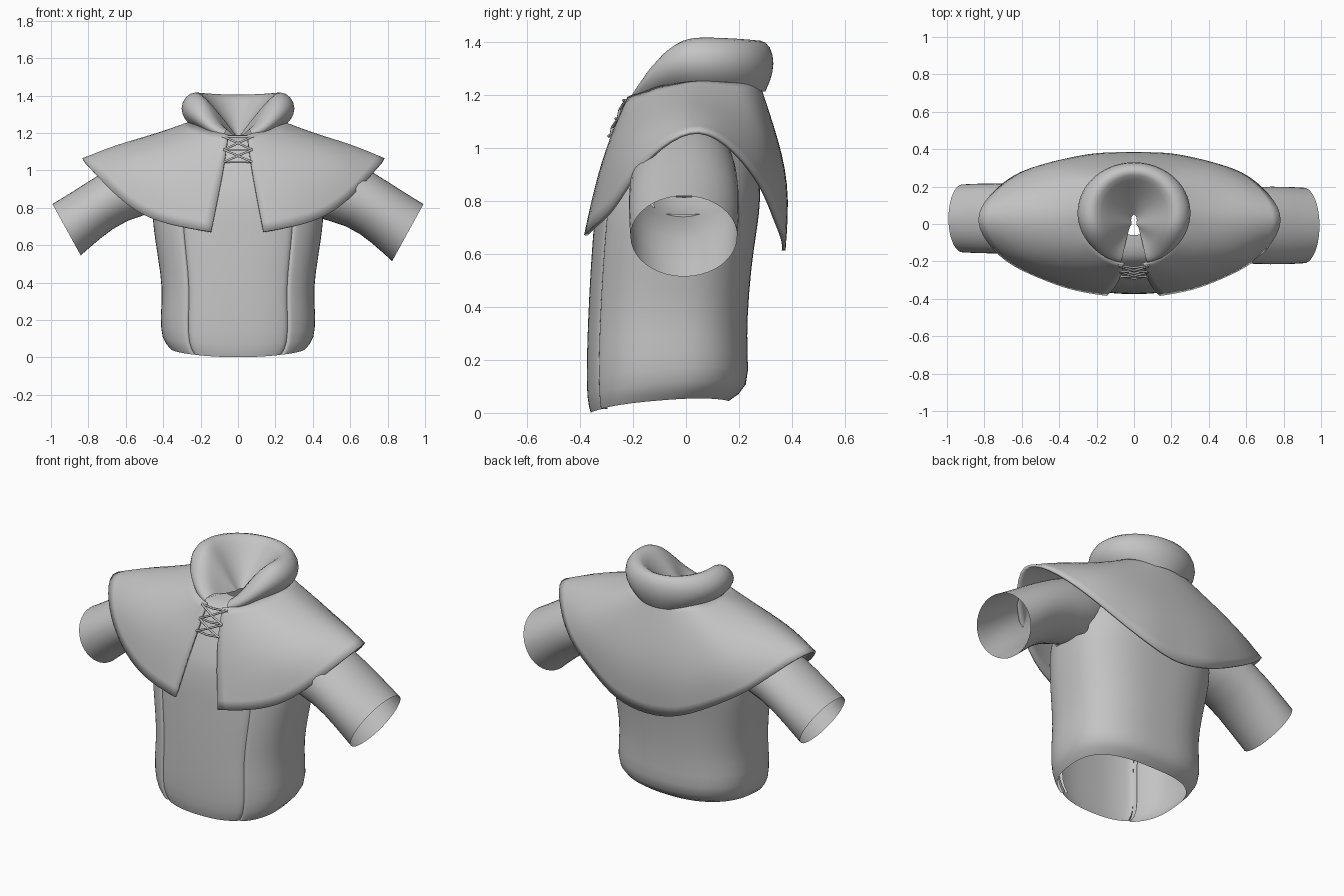
import bpy, bmesh, math
from mathutils import Vector

if "Cube" in bpy.data.objects:
    bpy.data.objects.remove(bpy.data.objects["Cube"])

cloth = bpy.data.materials.new("grey cloth")
cloth.diffuse_color = (0.55, 0.55, 0.55, 1)
cloth.use_nodes = True
cloth.node_tree.nodes["Principled BSDF"].inputs["Base Color"].default_value = cloth.diffuse_color


def grid(name, rows, closed=False, subsurf=0, thick=0.0, drop=None):
    """Skin a sheet or tube over rows of points."""
    bm = bmesh.new()
    vs = [[bm.verts.new(p) for p in r] for r in rows]
    n = len(rows[0])
    for a, b in zip(vs, vs[1:]):
        for i in range(n if closed else n - 1):
            j = (i + 1) % n
            bm.faces.new((a[i], a[j], b[j], b[i]))
    if drop:
        gone = [f for f in bm.faces if drop(f.calc_center_median())]
        bmesh.ops.delete(bm, geom=gone, context='FACES')
    bmesh.ops.recalc_face_normals(bm, faces=bm.faces)
    me = bpy.data.meshes.new(name)
    bm.to_mesh(me)
    bm.free()
    me.materials.append(cloth)
    ob = bpy.data.objects.new(name, me)
    bpy.context.collection.objects.link(ob)
    me.shade_smooth()
    if subsurf:
        m = ob.modifiers.new("smooth", 'SUBSURF')
        m.levels = m.render_levels = subsurf
        m.boundary_smooth = 'PRESERVE_CORNERS'
    if thick:
        m = ob.modifiers.new("thickness", 'SOLIDIFY')
        m.thickness = thick
        m.offset = 0
    return ob


# Torso sections: height, half width, front y, back y
TORSO = [(0.0, .355, -.36, .155), (.05, .405, -.375, .235), (.2, .41, -.375, .225),
         (.35, .395, -.37, .225), (.55, .425, -.36, .24), (.68, .445, -.35, .26),
         (.75, .45, -.345, .27), (.82, .445, -.335, .275),
         (.9, .43, -.32, .275), (1.02, .38, -.265, .25), (1.12, .28, -.215, .22),
         (1.18, .19, -.18, .2), (1.19, .06, -.06, .09)]


def power(v, e):
    return math.copysign(abs(v) ** e, v)


def torso_point(sec, a, grow=0.0):
    z, w, f, b = sec
    x = (w + grow) * power(math.cos(a), .78)
    y = (f + b) / 2 + ((b - f) / 2 + grow) * power(math.sin(a), .78)
    lift = .03 * (x / .4) ** 2 + .05 * (y + .37) / .6
    return Vector((x, y, z + lift * max(0, 1 - z / .4)))


# Sleeve axis stations: x, z, radius across the arm, radius along y
SLEEVE = [(.38, .96, .17, .18), (.47, .915, .19, .2), (.66, .848, .157, .21),
          (.80, .748, .163, .212), (.908, .667, .177, .205)]
AX = Vector((.876, 0, -.482))
UP = Vector((.482, 0, .876))


def in_armhole(c):
    if abs(c.x) < .3:
        return False
    d = Vector((abs(c.x) - .47, c.y, c.z - .915))
    return (d - AX * d.dot(AX)).length < .18


# Coat round the sides and back, with front edges curled inward
N = 48
EDGE = -53
coat = []
for s in TORSO:
    k = min(1, s[1] / .3)
    row = [torso_point(s, math.radians(EDGE + (180 - 2 * EDGE) * i / N), .006 * k) for i in range(N + 1)]
    lip = [torso_point(s, math.radians(EDGE - 1), -.03 * k), torso_point(s, math.radians(EDGE - 1), -.002)]
    coat.append(lip + row + [Vector((-p.x, p.y, p.z)) for p in lip[::-1]])
grid("coat_body", coat, subsurf=1, drop=in_armhole)

# Front panel set between the coat edges
front = []
for s in TORSO:
    k = min(1, s[1] / .3)
    front.append([torso_point(s, math.radians(-130 + 80 * i / 16), (-.02 if i in (0, 16) else 0) * k)
                  for i in range(17)])
grid("front_panel", front, subsurf=1)

# Sleeve tubes, open at the cuff; the left one is a little slimmer
for side, label, slim, dy in ((1, "right", 1, -.008), (-1, "left", .9, .03)):
    rows = []
    for x, z, r, ry in SLEEVE:
        row = []
        for i in range(20):
            a = 2 * math.pi * i / 20
            p = Vector((x, dy, z)) + UP * (r * slim * math.cos(a) + r * (1 - slim))
            p.y += ry * slim * math.sin(a)
            row.append((side * p.x, p.y, p.z))
        rows.append(row)
    grid("sleeve_" + label, rows, closed=True, subsurf=1)

# Shoulder cape: columns from neck to hem, front opening round to back centre
CAPE = [
    ((.05, -.215, 1.19), (.07, -.285, 1.03), (.10, -.335, .87), (.14, -.378, .67)),
    ((.12, -.19, 1.2), (.2, -.265, 1.07), (.27, -.325, .9), (.32, -.352, .70)),
    ((.18, -.13, 1.22), (.32, -.22, 1.1), (.43, -.28, .95), (.49, -.285, .75)),
    ((.21, -.09, 1.235), (.37, -.17, 1.13), (.52, -.235, 1.0), (.63, -.22, .86)),
    ((.23, -.04, 1.24), (.42, -.1, 1.165), (.60, -.16, 1.07), (.735, -.135, .975)),
    ((.25, .05, 1.26), (.44, .03, 1.195), (.65, .02, 1.155), (.835, .02, 1.085)),
    ((.24, .14, 1.25), (.42, .16, 1.17), (.60, .19, 1.09), (.755, .15, 1.03)),
    ((.2, .21, 1.25), (.37, .27, 1.13), (.51, .31, .98), (.6, .285, .87)),
    ((.12, .25, 1.25), (.24, .31, 1.09), (.32, .36, .9), (.37, .335, .73)),
    ((.06, .265, 1.25), (.13, .32, 1.09), (.18, .385, .87), (.2, .375, .64)),
    ((0, .27, 1.25), (0, .325, 1.09), (0, .39, .86), (0, .365, .60)),
]
right = [[(x * .97, y, z) for x, y, z in c] for c in CAPE]
left = [[(-x * 1.03, y, z) for x, y, z in c] for c in CAPE[:-1]]
grid("shoulder_cape", right + left[::-1], subsurf=2, thick=.014)

# Rolled cowl collar with a funnel inside, split at the front
cowl = []
M = 36
for i in range(M + 1):
    a = math.radians(-80 + 340 * i / M)
    c, s = math.cos(a), math.sin(a)
    fr = max(-s, 0)
    top = 1.425 - .012 * max(s, 0) ** 2 - .215 * fr ** 2.6
    roll = 1 - .8 * fr ** 2

    def at(rx, ry, z, cy=.06):
        return (rx * c + math.copysign(.02 * fr ** 6, c), cy + ry * s, z)
    cowl.append([
        at(.235, .24, top - .17 * roll - .03),
        at(.285, .26, top - .14 * roll - .02),
        at(.312, .276, top - .085 * roll - .01),
        at(.285, .262, top - .028 * roll),
        at(.225, .22, top + .002),
        at(.18, .185, top - .03 * roll),
        at(.105, .115, top - .12 * roll, .05),
        at(.015, .03, 1.19, .02)])
grid("cowl_collar", cowl, subsurf=1)


# Front lacing: straight bars and crossing cords over the opening
def cord(name, pts):
    cu = bpy.data.curves.new(name, 'CURVE')
    cu.dimensions = '3D'
    cu.bevel_depth = .006
    cu.bevel_resolution = 1
    cu.use_fill_caps = True
    sp = cu.splines.new('POLY')
    sp.points.add(len(pts) - 1)
    for q, p in zip(sp.points, pts):
        q.co = (*p, 1)
    cu.materials.append(cloth)
    bpy.context.collection.objects.link(bpy.data.objects.new(name, cu))


def lace_y(z):
    return -.227 - (1.18 - z) * .42


levels = [1.18, 1.11, 1.045]
for z, w in zip(levels, (.085, .08, .08)):
    cord("lace_bar", [(-w, lace_y(z) + .008, z), (0, lace_y(z) - .008, z), (w, lace_y(z) + .008, z)])
for z0, z1 in zip(levels, levels[1:]):
    for sx in (1, -1):
        cord("lace_cross", [(-.075 * sx, lace_y(z0), z0), (0, lace_y((z0 + z1) / 2) - .008, (z0 + z1) / 2),
                            (.075 * sx, lace_y(z1), z1)])
